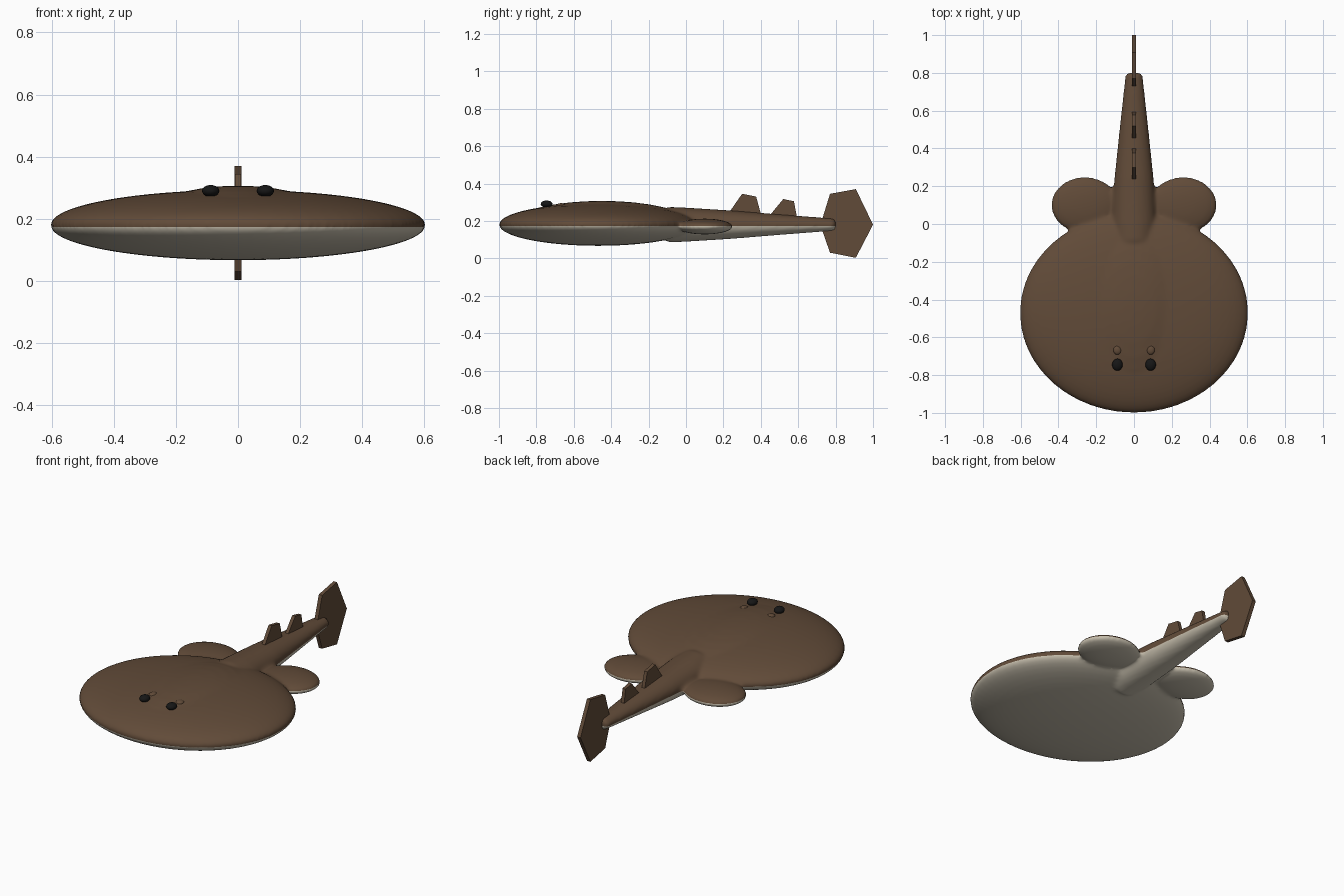
import bpy, bmesh, math

cube = bpy.data.objects.get("Cube")
if cube:
    bpy.data.objects.remove(cube)


def material(name, rgb):
    m = bpy.data.materials.new(name)
    m.use_nodes = True
    m.diffuse_color = (*rgb, 1)
    m.node_tree.nodes["Principled BSDF"].inputs["Base Color"].default_value = (*rgb, 1)
    return m


BROWN = material("brown skin", (0.12, 0.07, 0.04))
PALE = material("pale belly", (0.56, 0.51, 0.41))
BLACK = material("black eye", (0.008, 0.008, 0.008))


def ellipsoid(name, centre, radii, mat, segments=32):
    bpy.ops.mesh.primitive_uv_sphere_add(segments=segments, ring_count=segments // 2, location=centre)
    o = bpy.context.object
    o.name, o.scale = name, radii
    bpy.ops.object.transform_apply(location=True, rotation=False, scale=True)
    bpy.ops.object.shade_smooth()
    o.data.materials.append(mat)
    return o


def add_mesh(name, bm, mat):
    bmesh.ops.recalc_face_normals(bm, faces=bm.faces)
    mesh = bpy.data.meshes.new(name)
    bm.to_mesh(mesh)
    bm.free()
    o = bpy.data.objects.new(name, mesh)
    bpy.context.collection.objects.link(o)
    mesh.materials.append(mat)
    return o


def loft(name, sections, z, mat, n=32):
    """Elliptical rings (y, half width, half height) joined along y."""
    bm = bmesh.new()
    rings = []
    for y, rx, rz in sections:
        angles = [2 * math.pi * i / n for i in range(n)]
        rings.append([bm.verts.new((rx * math.cos(a), y, z + rz * math.sin(a))) for a in angles])
    for a, b in zip(rings, rings[1:]):
        for i in range(n):
            bm.faces.new((a[i], a[(i + 1) % n], b[(i + 1) % n], b[i]))
    bm.faces.new(rings[0])
    bm.faces.new(rings[-1])
    return add_mesh(name, bm, mat)


def plate(name, outline, thickness, mat):
    """Flat fin in the middle plane, outline given as (y, z)."""
    bm = bmesh.new()
    face = bm.faces.new([bm.verts.new((-thickness / 2, y, z)) for y, z in outline])
    side = bmesh.ops.extrude_face_region(bm, geom=[face])["geom"]
    bmesh.ops.translate(bm, vec=(thickness, 0, 0),
                        verts=[v for v in side if isinstance(v, bmesh.types.BMVert)])
    return add_mesh(name, bm, mat)


# Body: disc, raised back, pelvic fins and tail fused into one skin
body = ellipsoid("body", (0, -0.47, 0.18), (0.605, 0.53, 0.113), BROWN, 64)
pieces = [
    ellipsoid("back_hump", (0, -0.45, 0.2), (0.3, 0.45, 0.107), BROWN),
    loft("tail", [(-0.12, 0.08, 0.07), (-0.09, 0.115, 0.095), (0, 0.119, 0.091), (0.24, 0.104, 0.076),
                  (0.5, 0.077, 0.055), (0.785, 0.046, 0.033), (0.8, 0.036, 0.026)], 0.18, BROWN),
]
for s in (-1, 1):
    pieces.append(ellipsoid("pelvic_fin", (s * 0.26, 0.1, 0.17), (0.18, 0.15, 0.042), BROWN))

bpy.ops.object.select_all(action="DESELECT")
for o in pieces + [body]:
    o.select_set(True)
bpy.context.view_layer.objects.active = body
bpy.ops.object.join()
remesh = body.modifiers.new("fuse", "REMESH")
remesh.mode, remesh.voxel_size = "VOXEL", 0.011
smooth = body.modifiers.new("soften", "SMOOTH")
smooth.factor, smooth.iterations = 0.5, 5
for name in ("fuse", "soften"):
    bpy.ops.object.modifier_apply(modifier=name)

# Brown back and pale belly, split along a level line
SPLIT = 0.174
body.data.materials.clear()
body.data.materials.append(BROWN)
body.data.materials.append(PALE)
bm = bmesh.new()
bm.from_mesh(body.data)
bmesh.ops.bisect_plane(bm, geom=bm.verts[:] + bm.edges[:] + bm.faces[:],
                       plane_co=(0, 0, SPLIT), plane_no=(0, 0, 1))
for f in bm.faces:
    f.smooth = True
    f.material_index = int(f.calc_center_median().z < SPLIT)
bm.to_mesh(body.data)
bm.free()

# Upright fins on the tail
plate("front_dorsal_fin", [(0.22, 0.23), (0.3, 0.345), (0.375, 0.33), (0.405, 0.22)], 0.02, BROWN)
plate("rear_dorsal_fin", [(0.44, 0.22), (0.52, 0.317), (0.577, 0.305), (0.595, 0.21)], 0.02, BROWN)
plate("tail_fin", [(0.73, 0.215), (0.77, 0.345), (0.908, 0.37), (1.0, 0.18),
                   (0.908, 0.003), (0.77, 0.03), (0.73, 0.145)], 0.022, BROWN)

# Eyes with breathing holes behind them
for side, s in (("right", -1), ("left", 1)):
    ellipsoid(side + "_eye", (s * 0.088, -0.745, 0.29), (0.028, 0.032, 0.019), BLACK, 20)
    ellipsoid(side + "_spiracle", (s * 0.088, -0.667, 0.283), (0.022, 0.025, 0.012), BROWN, 20)
